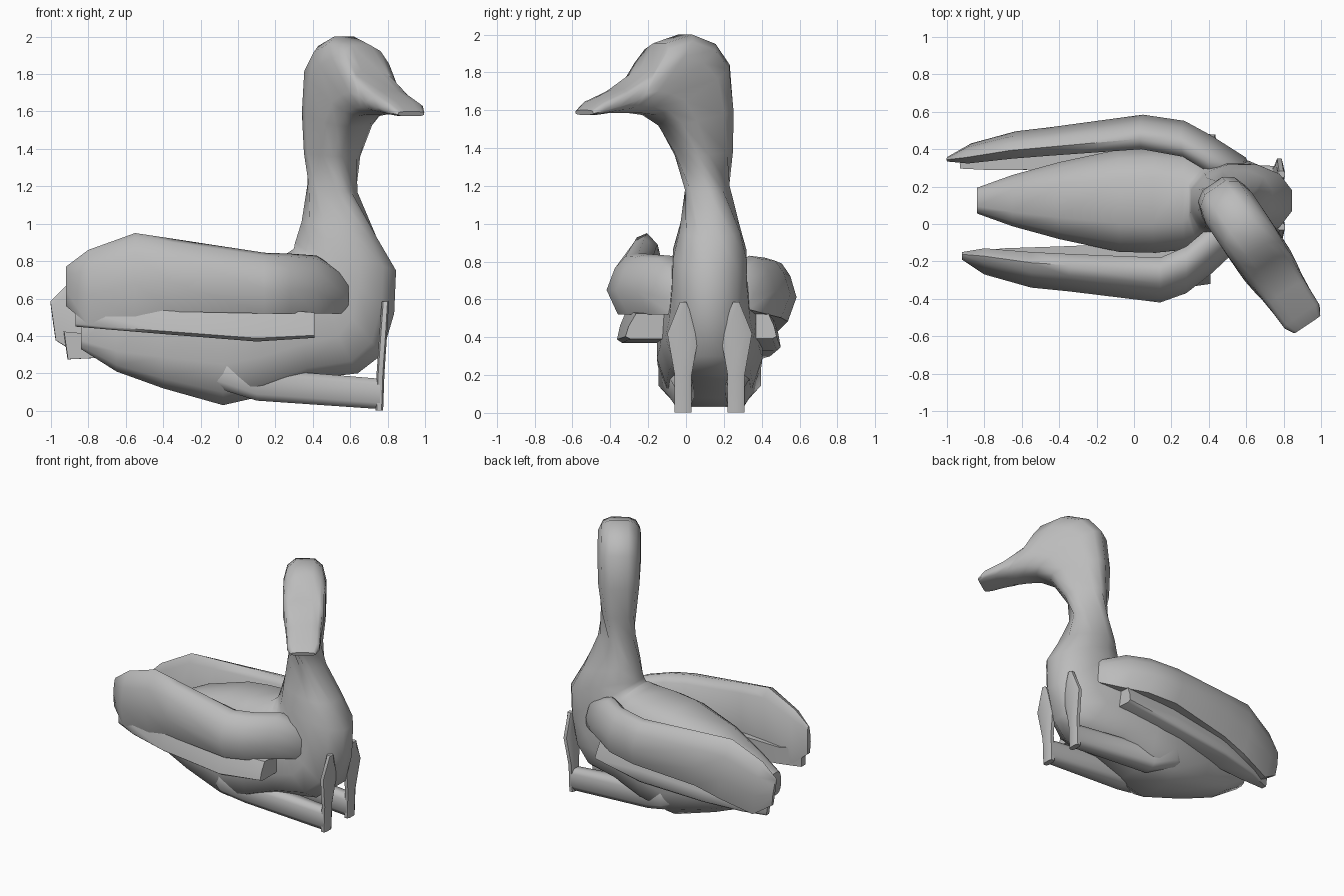
import bpy, bmesh
from math import sin, cos, pi, radians
from mathutils import Vector, Matrix

cube = bpy.data.objects.get("Cube")
if cube:
    bpy.data.objects.remove(cube, do_unlink=True)

grey = bpy.data.materials.new("plain_grey")
grey.use_nodes = True
COLOUR = (0.5, 0.5, 0.5, 1)
grey.diffuse_color = COLOUR
grey.node_tree.nodes["Principled BSDF"].inputs["Base Color"].default_value = COLOUR


def loft(name, rings, angle=60):
    """Skin a list of equal-length rings, cap both ends, smooth the soft edges."""
    bm = bmesh.new()
    loops = [[bm.verts.new(p) for p in ring] for ring in rings]
    n = len(loops[0])
    for a, b in zip(loops, loops[1:]):
        for i in range(n):
            j = (i + 1) % n
            bm.faces.new((a[i], a[j], b[j], b[i]))
    bm.faces.new(loops[0])
    bm.faces.new(loops[-1])
    bmesh.ops.recalc_face_normals(bm, faces=bm.faces)
    mesh = bpy.data.meshes.new(name)
    bm.to_mesh(mesh)
    bm.free()
    mesh.materials.append(grey)
    obj = bpy.data.objects.new(name, mesh)
    bpy.context.collection.objects.link(obj)
    bpy.ops.object.select_all(action='DESELECT')
    obj.select_set(True)
    bpy.context.view_layer.objects.active = obj
    bpy.ops.object.shade_smooth_by_angle(angle=radians(angle))


def power(v, e):
    return abs(v) ** e * (1 if v >= 0 else -1)


# Body, neck and head: one sweep; the heading turns sideways up the neck
TURN = radians(-56)


def body_ring(back_s, back_z, front_s, front_z, half, turn, e=0.62, sides=12):
    pivot = Vector((0.5, 0.125 - 0.03 * turn, 0))
    heading = Vector((cos(TURN * turn), sin(TURN * turn), 0))
    across = Vector((-heading.y, heading.x, 0))
    up = Vector((0, 0, 1))
    a = pivot + heading * back_s + up * back_z
    b = pivot + heading * front_s + up * front_z
    ring = []
    for i in range(sides):
        t = 2 * pi * (i + 0.5) / sides
        k = power(cos(t), e) / power(cos(pi / sides), e)
        w = power(sin(t), e)
        ring.append((a + b) / 2 + (a - b) / 2 * k + across * half * w)
    return ring


sections = [
    # tail and trunk
    (-1.34, .50, -1.34, .33, .07, 0), (-1.15, .60, -1.15, .21, .14, 0),
    (-.90, .72, -.90, .12, .21, 0), (-.58, .81, -.58, .03, .28, 0),
    (-.40, .83, -.36, .08, .285, 0), (-.24, .84, -.12, .17, .265, 0),
    # chest
    (-.21, .86, .14, .20, .24, 0, .7), (-.20, .87, .27, .30, .22, 0, .85),
    (-.195, .90, .335, .52, .205, 0, .95), (-.185, .93, .345, .75, .20, 0, .95),
    # neck
    (-.16, 1.01, .24, .93, .165, 0, .8), (-.12, 1.21, .13, 1.17, .108, .35),
    (-.14, 1.38, .15, 1.36, .12, .9), (-.145, 1.60, .25, 1.52, .145, 1),
    # skull
    (-.12, 1.84, .35, 1.575, .152, 1), (-.03, 1.95, .44, 1.585, .152, 1),
    (.12, 2.0, .49, 1.585, .15, 1), (.28, 1.955, .53, 1.585, .14, 1),
    (.37, 1.82, .57, 1.585, .13, 1),
    # beak
    (.55, 1.71, .64, 1.585, .12, 1), (.70, 1.65, .72, 1.575, .115, 1),
    (.765, 1.60, .76, 1.575, .085, 1),
]
loft("body", [body_ring(*s) for s in sections])

# Folded wings: an upper arm overhanging a lower row of flight feathers
ARM = [(0, .4), (.18, .75), (.42, .95), (.7, 1), (1, .87), (.95, 0), (.25, 0)]
FEATHERS = [(0, .1), (.06, .5), (.2, 1), (1, 1), (1, 0), (.1, 0)]
UPPER = [(.59, -.10, .04, .52, .72), (.42, -.26, 0, .52, .83),
         (.28, -.37, -.12, .52, .84), (.14, -.42, -.18, .52, .845),
         (-.35, -.36, -.16, .53, .92), (-.55, -.34, -.15, .50, .95),
         (-.80, -.27, -.13, .46, .86), (-.92, -.19, -.15, .56, .77)]
LOWER = [(.41, -.32, -.04, .39, .525), (.10, -.365, -.10, .37, .55),
         (-.40, -.34, -.12, .41, .57), (-.70, -.275, -.13, .435, .56),
         (-.87, -.20, -.15, .45, .60)]


def wing(name, table, shape, left, tuck=0):
    rings = [[Vector((x, yo + (yi - yo) * u, zb + (zt - zb) * v)) for u, v in shape]
             for x, yo, yi, zb, zt in table]
    if left:
        # the left wing droops from the shoulder, is thinner and reaches further back
        pivot = Vector((.4, 0, .7))
        pose = Matrix.Rotation(radians(-8), 3, 'Y') @ Matrix.Rotation(radians(-3), 3, 'Z')
        for ring in rings:
            for p in ring:
                q = pose @ (p - pivot) + pivot
                p.xyz = q.x - (.08 if q.x < .2 else 0), .272 - tuck - .77 * q.y, q.z
    loft(name, rings)


for side, left in (("right", False), ("left", True)):
    wing(side + "_wing_upper", UPPER, ARM, left)
    wing(side + "_wing_feathers", LOWER, FEATHERS, left, .04)


# Legs lie forward under the body, with the webbed feet upright at the end
def box_ring(cx, cy, cz, hx, hy, hz, flat):
    """Eight-sided ring, flat=True lies in xy, otherwise in yz."""
    ring = []
    for i in range(8):
        t = pi / 4 * (i + .5)
        a, b = power(cos(t), .6), power(sin(t), .6)
        ring.append((cx + a * hx, cy + b * hy, cz) if flat else
                    (cx, cy + b * hy, cz + a * hz))
    return ring


for side, y, inward in (("right", -.015, 1), ("left", .265, -1)):
    loft(side + "_leg", [box_ring(x, y + dy * inward, z, 0, hy, hz, False)
                         for x, dy, z, hy, hz in (
        (-.22, .03, .22, .06, .06), (-.06, -.045, .20, .09, .10),
        (.10, -.01, .14, .07, .09), (.76, 0, .09, .047, .085))])
    loft(side + "_foot", [box_ring(x, y, z, hx, hy, 0, True)
                          for x, z, hx, hy in (
        (.755, .002, .022, .047), (.762, .2, .022, .047),
        (.777, .42, .022, .088), (.788, .585, .02, .018))])
